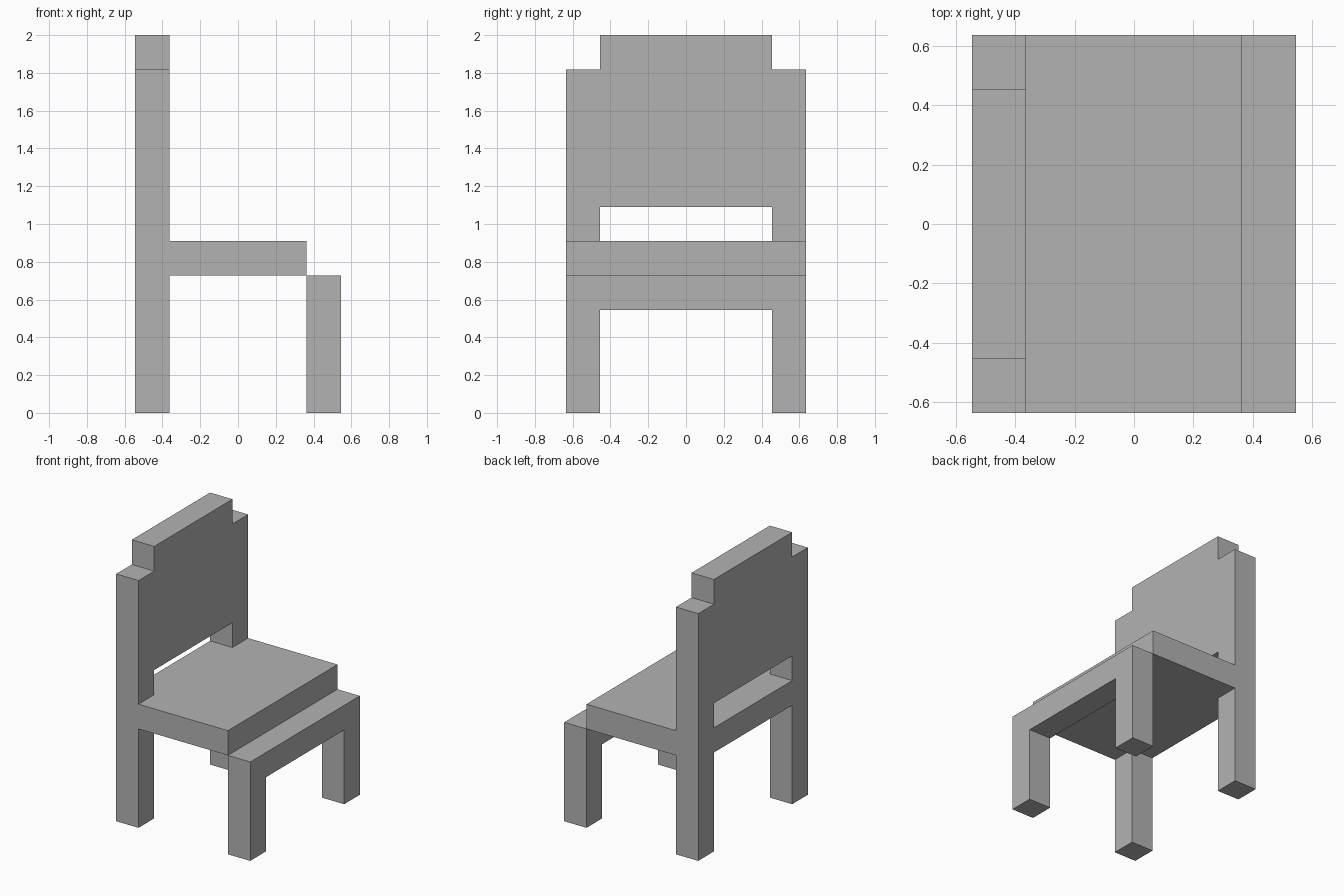
import bpy
import bmesh

if "Cube" in bpy.data.objects:
    bpy.data.objects.remove(bpy.data.objects["Cube"], do_unlink=True)

U = 2 / 11  # one block of the chair's grid

grey = bpy.data.materials.new("plain_grey")
grey.use_nodes = True
colour = (0.45, 0.45, 0.45, 1)
grey.diffuse_color = colour
grey.node_tree.nodes["Principled BSDF"].inputs["Base Color"].default_value = colour


def slab(name, half, x0, x1):
    """Mirror half a (y, z) outline, then extrude it along x (in blocks)."""
    outline = half + [(-y, z) for y, z in reversed(half)]
    bm = bmesh.new()
    face = bm.faces.new([bm.verts.new((x0 * U, y * U, z * U)) for y, z in outline])
    grown = bmesh.ops.extrude_face_region(bm, geom=[face], use_keep_orig=True)
    verts = [v for v in grown["geom"] if isinstance(v, bmesh.types.BMVert)]
    bmesh.ops.translate(bm, verts=verts, vec=((x1 - x0) * U, 0, 0))
    bmesh.ops.recalc_face_normals(bm, faces=bm.faces)
    mesh = bpy.data.meshes.new(name)
    bm.to_mesh(mesh)
    bm.free()
    mesh.materials.append(grey)
    obj = bpy.data.objects.new(name, mesh)
    bpy.context.collection.objects.link(obj)
    return obj


def arch(rail_bottom, top):
    """Half outline of two legs joined by a rail."""
    return [(2.5, rail_bottom), (2.5, 0), (3.5, 0), (3.5, top)]


# Legs with their rails
slab("front_legs_and_rail", arch(3, 4), 2, 3)
slab("back_legs_and_rail", arch(4, 5), -3, -2)

# Seat
slab("seat", [(3.5, 4), (3.5, 5)], -2, 2)

# Stepped backrest with an open slot above the seat
slab("backrest", [(2.5, 6), (2.5, 5), (3.5, 5), (3.5, 10), (2.5, 10), (2.5, 11)], -3, -2)
